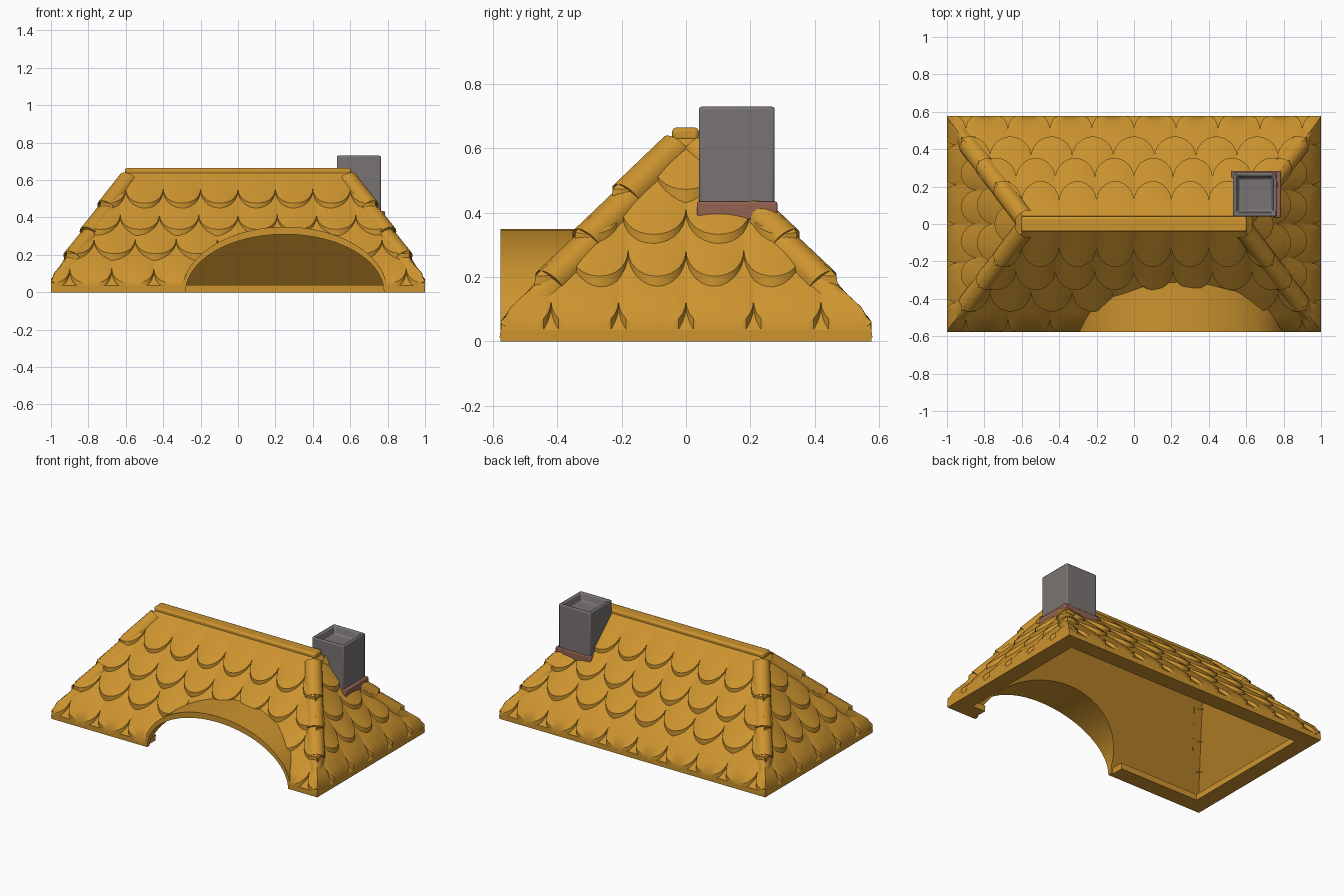
import bpy, bmesh, math
from mathutils import Vector

if "Cube" in bpy.data.objects:
    bpy.data.objects.remove(bpy.data.objects["Cube"])

HX, HY, Z0, ZT = 1.0, 0.577, 0.035, 0.64      # eaves half sizes, eaves and top heights
SX, SY = 1.494, 1.13                          # slope of end and long roof planes
ARX, AW, AH = 0.25, 0.55, 0.35                # arch centre, half width, height


def material(name, rgb):
    m = bpy.data.materials.new(name)
    m.diffuse_color = (*rgb, 1)
    m.use_nodes = True
    m.node_tree.nodes["Principled BSDF"].inputs["Base Color"].default_value = m.diffuse_color
    return m


TILE = material("ochre tile", (0.61, 0.296, 0.028))
STONE = material("grey stone", (0.19, 0.175, 0.17))
BRICK = material("brown brick", (0.30, 0.125, 0.085))


def finish(bm, name, mat, angle=35, normals=True):
    bmesh.ops.remove_doubles(bm, verts=bm.verts, dist=0.0004)
    if normals:
        bmesh.ops.recalc_face_normals(bm, faces=bm.faces)
    me = bpy.data.meshes.new(name)
    bm.to_mesh(me)
    bm.free()
    ob = bpy.data.objects.new(name, me)
    bpy.context.collection.objects.link(ob)
    me.materials.append(mat)
    bpy.ops.object.select_all(action='DESELECT')
    ob.select_set(True)
    bpy.context.view_layer.objects.active = ob
    if angle:
        bpy.ops.object.shade_smooth_by_angle(angle=math.radians(angle))
    return ob


def box(bm, x0, x1, y0, y1, z0, z1):
    vs = bmesh.ops.create_cube(bm, size=1)["verts"]
    for v in vs:
        v.co = (x0 + (v.co.x + .5) * (x1 - x0), y0 + (v.co.y + .5) * (y1 - y0),
                z0 + (v.co.z + .5) * (z1 - z0))


def bevel(ob, width, segments=2):
    b = ob.modifiers.new("bevel", 'BEVEL')
    b.width, b.segments, b.limit_method = width, segments, 'ANGLE'


# Thin hipped roof shell on a flat eaves frame: rings go up outside, down inside
bm = bmesh.new()
rings = []
for hx, hy, z in ((HX, HY, 0), (HX, HY, Z0), (0.595, 0.042, ZT), (0.587, 0.039, 0.62),
                  (0.975, 0.5526, 0.04), (0.89, 0.467, 0.04), (0.89, 0.467, 0)):
    rings.append([bm.verts.new((sx * hx, sy * hy, z))
                  for sx, sy in ((-1, -1), (1, -1), (1, 1), (-1, 1))])
for k in (0, 1, 3, 4, 5, 6):
    a, b = rings[k], rings[(k + 1) % 7]
    for i in range(4):
        j = (i + 1) % 4
        bm.faces.new((a[i], a[j], b[j], b[i]))
bm.faces.new(rings[2])
bm.faces.new(rings[3])
shell = finish(bm, "roof_shell", TILE, 0)


# Arch opening cutter
def arch_point(a, w=AW, h=AH):
    return ARX + w * math.cos(a), h * math.sin(a)


NA = 40
bm = bmesh.new()
outline = [arch_point(math.pi * i / NA, AW - .006, AH - .006) for i in range(NA + 1)]
outline += [(outline[-1][0], -0.1), (outline[0][0], -0.1)]
front = bm.faces.new([bm.verts.new((x, -0.8, z)) for x, z in outline])
ext = bmesh.ops.extrude_face_region(bm, geom=[front])["geom"]
bmesh.ops.translate(bm, vec=(0, 0.65, 0),
                    verts=[g for g in ext if isinstance(g, bmesh.types.BMVert)])
cutter = finish(bm, "arch_cutter", TILE, 0)
cutter.hide_render = True
cutter.hide_set(True)
cut = shell.modifiers.new("arch opening", 'BOOLEAN')
cut.operation, cut.object, cut.solver = 'DIFFERENCE', cutter, 'EXACT'

# Barrel vault over the opening, trimmed to the slope behind it
bm = bmesh.new()
loops = []
for i in range(NA + 1):
    a = math.pi * i / NA
    (xo, zo), (xi, zi) = arch_point(a), arch_point(a, AW - .02, AH - .04)

    def back(z):
        return -HY + max(z - Z0, 0) / SY + 0.025
    loops.append([bm.verts.new(c) for c in ((xo, -HY, zo), (xo, back(zo), zo),
                                            (xi, back(zi), zi), (xi, -HY, zi))])
for a, b in zip(loops, loops[1:]):
    for k in range(4):
        m = (k + 1) % 4
        bm.faces.new((a[k], a[m], b[m], b[k]))
bm.faces.new(loops[0])
bm.faces.new(loops[-1])
finish(bm, "arch_vault", TILE)

# Rows of scalloped tiles
TIPS = (0.025, 0.185, 0.315, 0.455)
DROP, RISE = 0.095, 0.032


def cut_arch(bm):
    """Trim tiles along the arch, segment by segment, then drop the inside."""
    def polar(c):
        u, w = (c.x - ARX) / (AW - .004), c.z / (AH - .004)
        return math.atan2(w, u), math.hypot(u, w)
    n = 30
    for i in range(n):
        a0, a1 = math.pi * i / n, math.pi * (i + 1) / n
        faces = []
        for f in bm.faces:
            p = [polar(v.co) for v in f.verts]
            if (max(q[0] for q in p) > a0 and min(q[0] for q in p) < a1
                    and min(q[1] for q in p) < 1.03 and max(q[1] for q in p) > 0.97):
                faces.append(f)
        if not faces:
            continue
        geom = set(faces)
        for f in faces:
            geom.update(f.edges)
            geom.update(f.verts)
        (x0, z0), (x1, z1) = arch_point(a0, AW - .004, AH - .004), arch_point(a1, AW - .004, AH - .004)
        bmesh.ops.bisect_plane(bm, geom=list(geom), dist=1e-6, plane_co=(x0, 0, z0),
                               plane_no=Vector((z1 - z0, 0, x0 - x1)))
    dead = [f for f in bm.faces if polar(f.calc_center_median())[1] < 0.999]
    bmesh.ops.delete(bm, geom=dead, context='FACES')


def tile_side(name, out, half, slope, span, rows, neighbours, arch=False):
    out = Vector(out)
    along = Vector((-out.y, out.x, 0))
    normal = (out * slope + Vector((0, 0, 1))).normalized()
    bm = bmesh.new()

    def point(s, z, h):
        p = along * s + out * (half - (z - Z0) / slope) + Vector((0, 0, z)) + normal * h
        over = p.dot(out) - half
        return p - out * over if over > 0 else p

    for r, (w, shift) in enumerate(rows):
        tip = TIPS[r]
        top = TIPS[r + 1] + DROP if r < 3 else ZT
        n = int(span / w) + 2
        for k in range(-n, n):
            mid = (k + 0.5 + shift) * w
            cols = []
            for i in range(15):
                phi = math.pi * (i / 14 - 0.5)
                t = math.sin(phi)
                low = tip + DROP * (1 - math.cos(phi))
                s = mid + t * w / 2
                col = []
                for j in range(5):
                    z = low + (top - low) * j / 4
                    h = RISE * (1 - 0.5 * t * t) * (1 - (z - tip) / (top - tip))
                    p = point(s, z, h)
                    if j == 0:      # upright lower edge
                        q = p - Vector((0, 0, h / normal.z + 0.004))
                        q.z = max(q.z, 0.012)
                        col.append(bm.verts.new(q))
                    col.append(bm.verts.new(p))
                cols.append(col)
            for a, b in zip(cols, cols[1:]):
                for j in range(5):
                    bm.faces.new((a[j], b[j], b[j + 1], a[j + 1]))
    # mitre against the neighbouring roof planes
    for o, h2, s2 in neighbours:
        o = Vector(o)
        n2 = (o * s2 + Vector((0, 0, 1))).normalized()
        bmesh.ops.bisect_plane(bm, geom=bm.verts[:] + bm.edges[:] + bm.faces[:], dist=1e-6,
                               plane_co=out * half + o * h2 + Vector((0, 0, Z0)),
                               plane_no=normal - n2, clear_inner=True)
    if arch:
        cut_arch(bm)
    finish(bm, name, TILE, 30, False)


long_rows = ((0.225, 0), (0.22, 0.5), (0.21, 0), (0.20, 0))
end_rows = ((0.21, 0), (0.18, 0), (0.20, 0), (0.20, 0.5))
ends = (((1, 0, 0), HX, SX), ((-1, 0, 0), HX, SX))
longs = (((0, 1, 0), HY, SY), ((0, -1, 0), HY, SY))
tile_side("front_tiles", (0, -1, 0), HY, SY, HX, long_rows, ends, True)
tile_side("back_tiles", (0, 1, 0), HY, SY, HX, long_rows, ends)
tile_side("right_tiles", (1, 0, 0), HX, SX, HY, end_rows, longs)
tile_side("left_tiles", (-1, 0, 0), HX, SX, HY, end_rows, longs)

# Low rounded hip caps, one tapering strip per row
bm = bmesh.new()
RAD = 0.055
for sx in (-1, 1):
    for sy in (-1, 1):
        def hip(z):
            return Vector((sx * (HX - (z - Z0) / SX), sy * (HY - (z - Z0) / SY), z))
        d = (hip(0.6) - hip(0.1)).normalized()
        u = d.cross(Vector((0, 0, 1))).normalized()
        v = u.cross(d)
        for r in range(4):
            z1 = TIPS[r + 1] + 0.03 if r < 3 else 0.63
            pair = []
            for z, proud in ((TIPS[r] + 0.01, 0.034), (z1, 0.014)):
                ring = []
                for i in range(13):
                    a = math.radians(-15 + 210 * i / 12)
                    p = hip(z) + u * math.cos(a) * RAD + v * (math.sin(a) * RAD + proud - RAD)
                    p.x = max(-HX, min(HX, p.x))
                    p.y = max(-HY, min(HY, p.y))
                    p.z = max(0.012, p.z)
                    ring.append(bm.verts.new(p))
                pair.append(ring)
            for i in range(12):
                bm.faces.new((pair[0][i], pair[0][i + 1], pair[1][i + 1], pair[1][i]))
            bm.faces.new(pair[0])
finish(bm, "hip_caps", TILE, 50)

# Ridge cap
bm = bmesh.new()
box(bm, -0.605, 0.605, -0.043, 0.04, 0.622, 0.665)
bevel(finish(bm, "ridge_cap", TILE), 0.012)

# Chimney base and stack with a recessed flue
bm = bmesh.new()
box(bm, 0.52, 0.785, 0.034, 0.284, 0.378, 0.435)
bevel(finish(bm, "chimney_base", BRICK), 0.006)
bm = bmesh.new()
box(bm, 0.528, 0.765, 0.04, 0.276, 0.41, 0.73)
bm.faces.ensure_lookup_table()
top = max(bm.faces, key=lambda f: f.calc_center_median().z)
bmesh.ops.inset_region(bm, faces=[top], thickness=0.025)
bmesh.ops.inset_region(bm, faces=[top], thickness=0.02, depth=-0.05)
bevel(finish(bm, "chimney_stack", STONE), 0.008)
